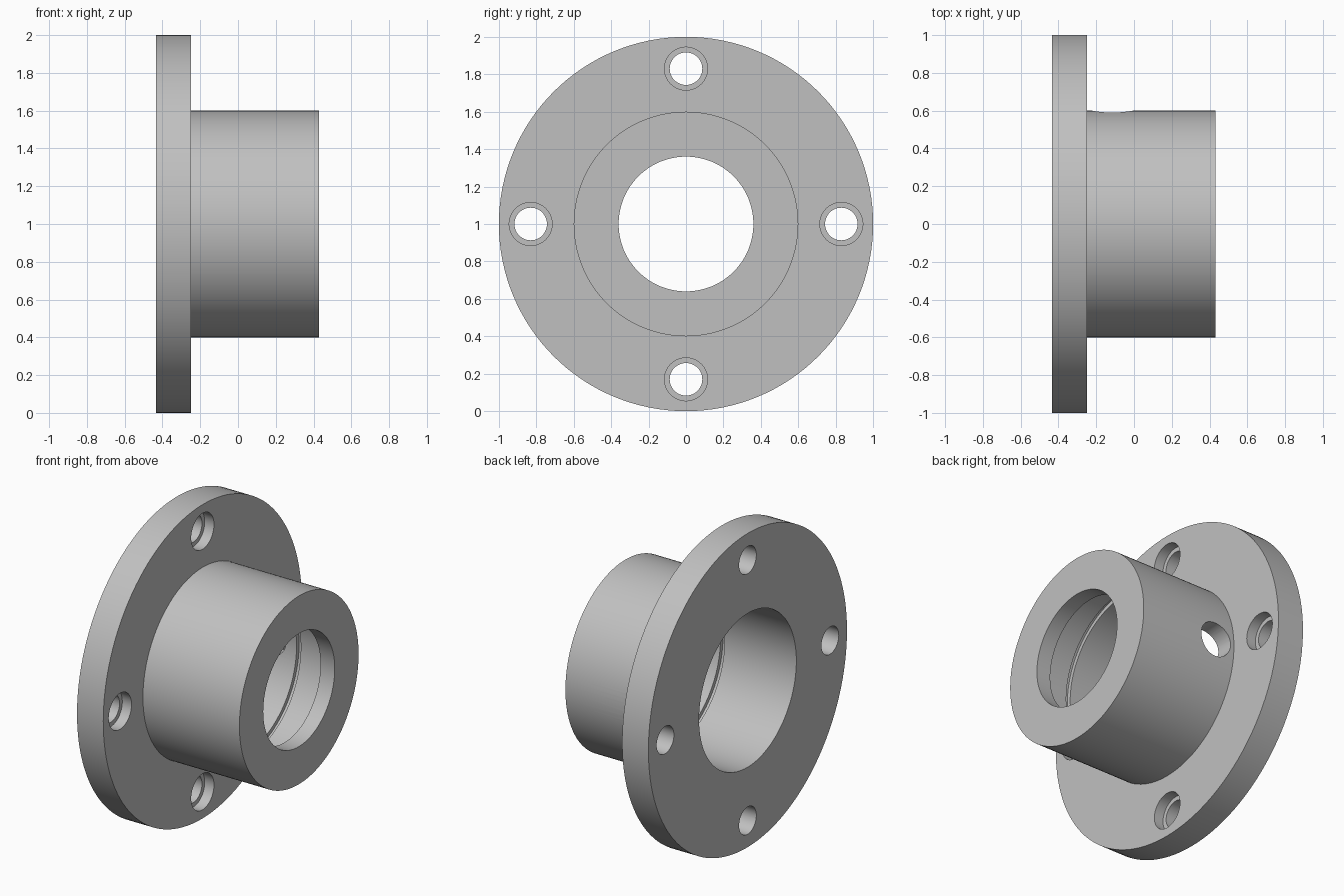
import bpy
import bmesh
import math
from mathutils import Matrix, Vector

cube = bpy.data.objects.get("Cube")
if cube:
    bpy.data.objects.remove(cube, do_unlink=True)

SEGMENTS = 128
AXIS_Z = 1.0          # height of the bore axis
FLANGE_BACK, FLANGE_FRONT, HUB_END = -0.435, -0.25, 0.43

# Single machined-metal colour
metal = bpy.data.materials.new("grey metal")
metal.use_nodes = True
grey = (0.53, 0.53, 0.53, 1.0)
metal.diffuse_color = grey
metal.node_tree.nodes["Principled BSDF"].inputs["Base Color"].default_value = grey


def add_object(name, bm):
    bmesh.ops.recalc_face_normals(bm, faces=bm.faces)
    mesh = bpy.data.meshes.new(name)
    bm.to_mesh(mesh)
    bm.free()
    mesh.materials.append(metal)
    obj = bpy.data.objects.new(name, mesh)
    bpy.context.scene.collection.objects.link(obj)
    return obj


def lathe(name, profile):
    """Revolve a closed (x, radius) profile around the bore axis."""
    bm = bmesh.new()
    rings = []
    for i in range(SEGMENTS):
        a = math.tau * i / SEGMENTS
        rings.append([bm.verts.new((x, r * math.cos(a), AXIS_Z + r * math.sin(a)))
                      for x, r in profile])
    for i, ring in enumerate(rings):
        following = rings[(i + 1) % SEGMENTS]
        for j in range(len(profile)):
            k = (j + 1) % len(profile)
            bm.faces.new((ring[j], ring[k], following[k], following[j]))
    return add_object(name, bm)


def drill(target, centre, direction, radius, length):
    """Cut a round hole, then discard the cutter."""
    bm = bmesh.new()
    turn = Vector((0, 0, 1)).rotation_difference(Vector(direction)).to_matrix().to_4x4()
    bmesh.ops.create_cone(bm, cap_ends=True, segments=48, radius1=radius,
                          radius2=radius, depth=length,
                          matrix=Matrix.Translation(centre) @ turn)
    cutter = add_object("hole_cutter", bm)
    cutter.hide_render = True
    mod = target.modifiers.new("hole", 'BOOLEAN')
    mod.operation = 'DIFFERENCE'
    mod.solver = 'EXACT'
    mod.object = cutter
    bpy.context.view_layer.objects.active = target
    bpy.ops.object.modifier_apply(modifier=mod.name)
    bpy.data.objects.remove(cutter, do_unlink=True)


# Flange, hub, stepped bore and retaining ring groove in one turned profile
BORE, LIP, GROOVE = 0.49, 0.36, 0.515
housing = lathe("flanged_housing", [
    (FLANGE_BACK, BORE), (FLANGE_BACK, 1.0),
    (FLANGE_FRONT, 1.0), (FLANGE_FRONT, 0.6),
    (HUB_END, 0.6), (HUB_END, LIP),
    (0.33, LIP), (0.33, BORE),
    (0.10, BORE), (0.10, GROOVE),
    (0.07, GROOVE), (0.07, BORE),
])

# Four counterbored bolt holes
for i in range(4):
    a = math.tau * i / 4
    y, z = 0.83 * math.cos(a), AXIS_Z + 0.83 * math.sin(a)
    drill(housing, (-0.34, y, z), (1, 0, 0), 0.087, 0.6)
    drill(housing, (FLANGE_FRONT, y, z), (1, 0, 0), 0.115, 0.13)

# Radial port through the hub wall
drill(housing, (-0.115, 0.55, AXIS_Z), (0, 1, 0), 0.11, 0.4)

bpy.ops.object.select_all(action='DESELECT')
housing.select_set(True)
bpy.context.view_layer.objects.active = housing
bpy.ops.object.shade_smooth_by_angle(angle=math.radians(30))
